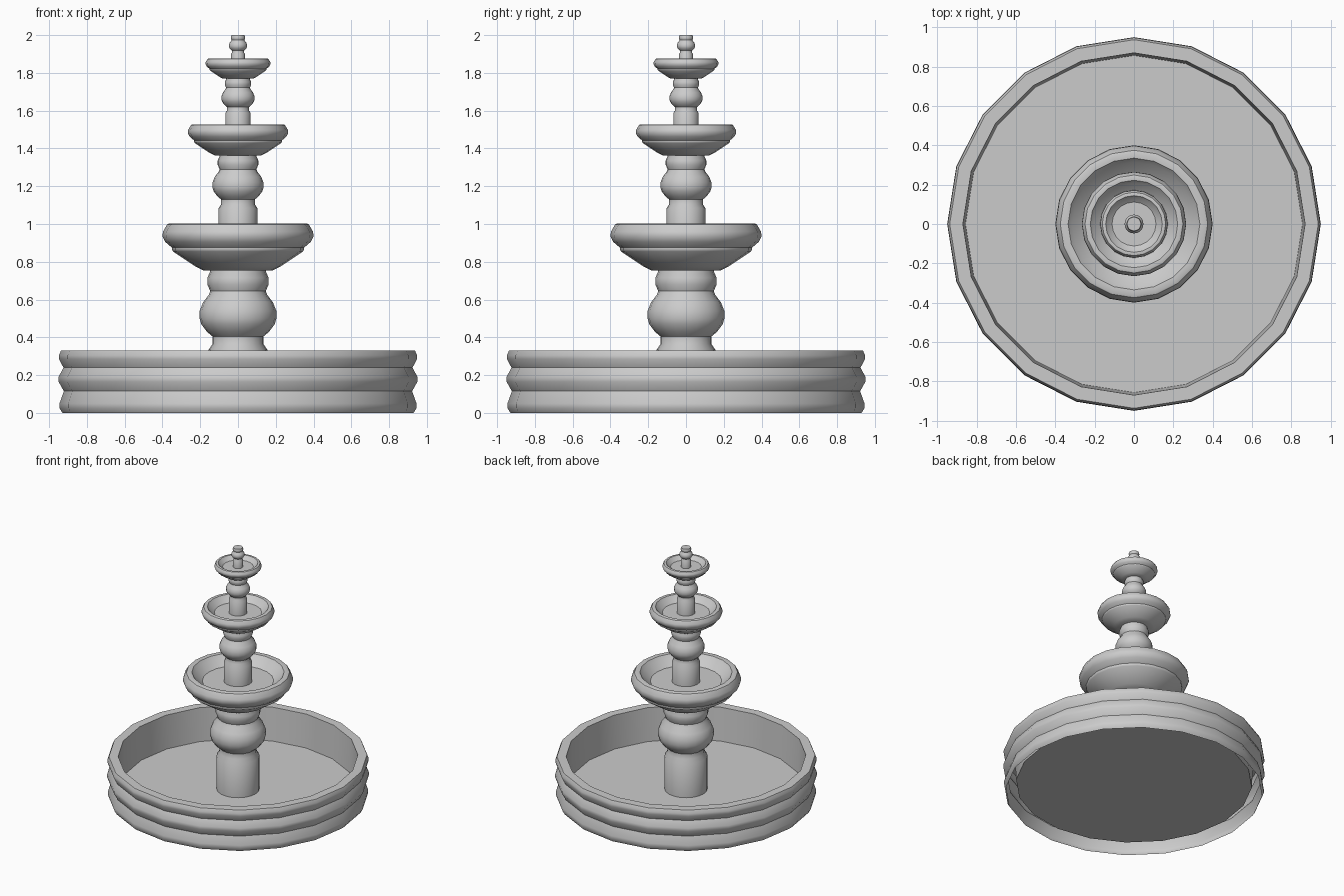
import bpy, bmesh, math

if "Cube" in bpy.data.objects:
    bpy.data.objects.remove(bpy.data.objects["Cube"])

SIDES = 20


def lathe(name, profile, scale=1.0, base=0.0):
    """Spin an (r, z) profile about z; r = 0 closes to a pole."""
    bm = bmesh.new()
    rings = []
    for r, z in profile:
        r, z = r * scale, base + z * scale
        if r < 1e-6:
            rings.append([bm.verts.new((0, 0, z))] * SIDES)
        else:
            rings.append([bm.verts.new((r * math.cos(2 * math.pi * i / SIDES),
                                        r * math.sin(2 * math.pi * i / SIDES), z))
                          for i in range(SIDES)])
    for a, b in zip(rings, rings[1:]):
        for i in range(SIDES):
            j = (i + 1) % SIDES
            bm.faces.new(dict.fromkeys((a[i], a[j], b[j], b[i])))
    mesh = bpy.data.meshes.new(name)
    bm.to_mesh(mesh)
    bm.free()
    ob = bpy.data.objects.new(name, mesh)
    bpy.context.collection.objects.link(ob)
    bpy.ops.object.select_all(action='DESELECT')
    ob.select_set(True)
    bpy.context.view_layer.objects.active = ob
    bpy.ops.object.shade_smooth_by_angle(angle=math.radians(35))
    return ob


# Basin: rippled outer wall, rim, inner wall and raised floor (open underneath)
lathe("basin", [(.93, 0), (.945, .025), (.945, .05), (.922, .115), (.95, .165),
                (.95, .19), (.924, .24), (.948, .285), (.948, .305), (.937, .33),
                (.87, .33), (.857, .065), (0, .065)])

# Profiles measured from the baluster's widest point, for the largest tier
BALUSTER = [(.155, -.175), (.135, -.145), (.135, -.105), (.165, -.08),
            (.195, -.04), (.203, -.01), (.203, .03), (.185, .075), (.155, .115),
            (.147, .135), (.162, .17), (.162, .205), (.147, .24)]
BOWL = [(0, .245), (.185, .245), (.225, .265), (.345, .345), (.35, .355),
        (.35, .365), (.385, .395), (.4, .425), (.397, .45), (.375, .488),
        (.365, .492), (.335, .49), (.315, .465), (.26, .42), (0, .42)]

# (scale, height of widest point, height of stem foot) for each tier
TIERS = [(1.0, .51, .065), (.664, 1.2, 1.478), (.43, 1.664, 1.84), (.236, 1.942, 0)]
foot = .065
for n, (s, z, _) in enumerate(TIERS):
    last = n == len(TIERS) - 1
    # Stem stands on the floor of the bowl below
    profile = [(.155, (foot - z) / s)] + BALUSTER + [(.147, .245), (0, .245)]
    lathe("finial" if last else f"stem_{n + 1}", profile, s, z)
    if not last:
        lathe(f"bowl_{n + 1}", BOWL, s, z)
        foot = z + .42 * s
